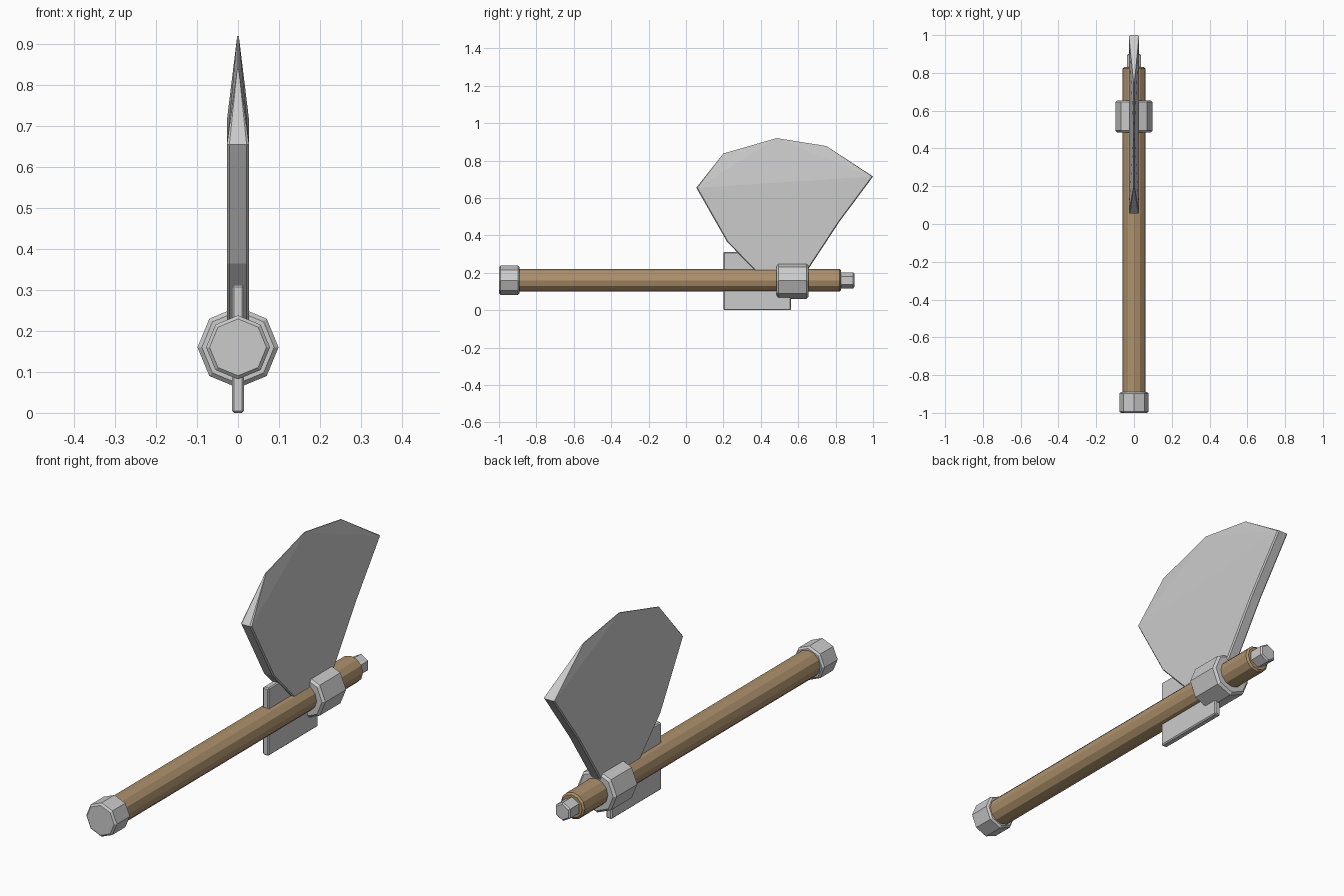
import bpy, bmesh, math

if "Cube" in bpy.data.objects:
    bpy.data.objects.remove(bpy.data.objects["Cube"])

AXIS_Z = 0.16
wood = bpy.data.materials.new("wood")
wood.diffuse_color = (0.42, 0.28, 0.15, 1)
wood.use_nodes = True
wood.node_tree.nodes["Principled BSDF"].inputs["Base Color"].default_value = wood.diffuse_color


def bevel(ob, width):
    mod = ob.modifiers.new("bevel", "BEVEL")
    mod.width = width
    mod.segments = 1
    mod.limit_method = "ANGLE"
    mod.angle_limit = math.radians(70)


def rod(name, sides, radius, y0, y1, width):
    """Prism running along y on the handle axis."""
    bpy.ops.mesh.primitive_cylinder_add(
        vertices=sides, radius=radius, depth=y1 - y0,
        location=(0, (y0 + y1) / 2, AXIS_Z), rotation=(math.pi / 2, 0, 0))
    ob = bpy.context.object
    ob.name = name
    bevel(ob, width)
    return ob


# Handle and its metal fittings
rod("handle", 12, 0.061, -0.95, 0.83, 0.008).data.materials.append(wood)
rod("pommel", 8, 0.078, -1.0, -0.89, 0.008)
rod("collar", 8, 0.099, 0.485, 0.655, 0.01)
rod("end_cap", 6, 0.043, 0.80, 0.90, 0.006)

# Flat plate crossing the handle
bpy.ops.mesh.primitive_cube_add(size=1, location=(0, 0.381, 0.156))
plate = bpy.context.object
plate.name = "back_plate"
plate.scale = (0.03, 0.362, 0.312)
bpy.ops.object.transform_apply(location=False, rotation=False, scale=True)
bevel(plate, 0.005)

# Blade: (y, z) of the two spines from the handle upwards, then the cutting edge
rear = [(0.42, 0.16), (0.22, 0.365), (0.055, 0.655)]
fore = [(0.615, 0.16), (0.82, 0.473), (1.0, 0.715)]
edge = [(0.2, 0.838), (0.485, 0.92), (0.75, 0.878)]
THICK, SPINE, THIN, CHAMFER = 0.027, 0.021, 0.002, 0.006

bm = bmesh.new()
halves = []
for s in (-1, 1):
    def points(pts, x, dy=0):
        return [bm.verts.new((s * x, y + dy, z)) for y, z in pts]
    r0, r1 = points(rear, SPINE), points(rear, THICK, CHAMFER)
    f1, f0 = points(fore, THICK, -CHAMFER), points(fore, SPINE)
    t = points(edge, THIN)
    cols = [r0, r1, f1, f0]
    # side surface with chamfered spines
    for a, b in zip(cols, cols[1:]):
        for i in range(2):
            bm.faces.new((a[i], b[i], b[i + 1], a[i + 1]))
    # taper to the cutting edge
    a, b = r1[2], f1[2]
    for tri in ((r0[2], a, t[0]), (a, t[1], t[0]), (a, b, t[1]),
                (b, t[2], t[1]), (b, f0[2], t[2])):
        bm.faces.new(tri)
    halves.append(r0 + t + f0[::-1] + [f1[0], r1[0]])

# Join both halves around the rim, then close the bottom
left, right = halves
for i in range(8):
    bm.faces.new((left[i], left[i + 1], right[i + 1], right[i]))
bm.faces.new(left[8:] + [left[0], right[0]] + right[:7:-1])
bmesh.ops.recalc_face_normals(bm, faces=bm.faces[:])
mesh = bpy.data.meshes.new("blade")
bm.to_mesh(mesh)
bm.free()
bpy.context.collection.objects.link(bpy.data.objects.new("blade", mesh))
